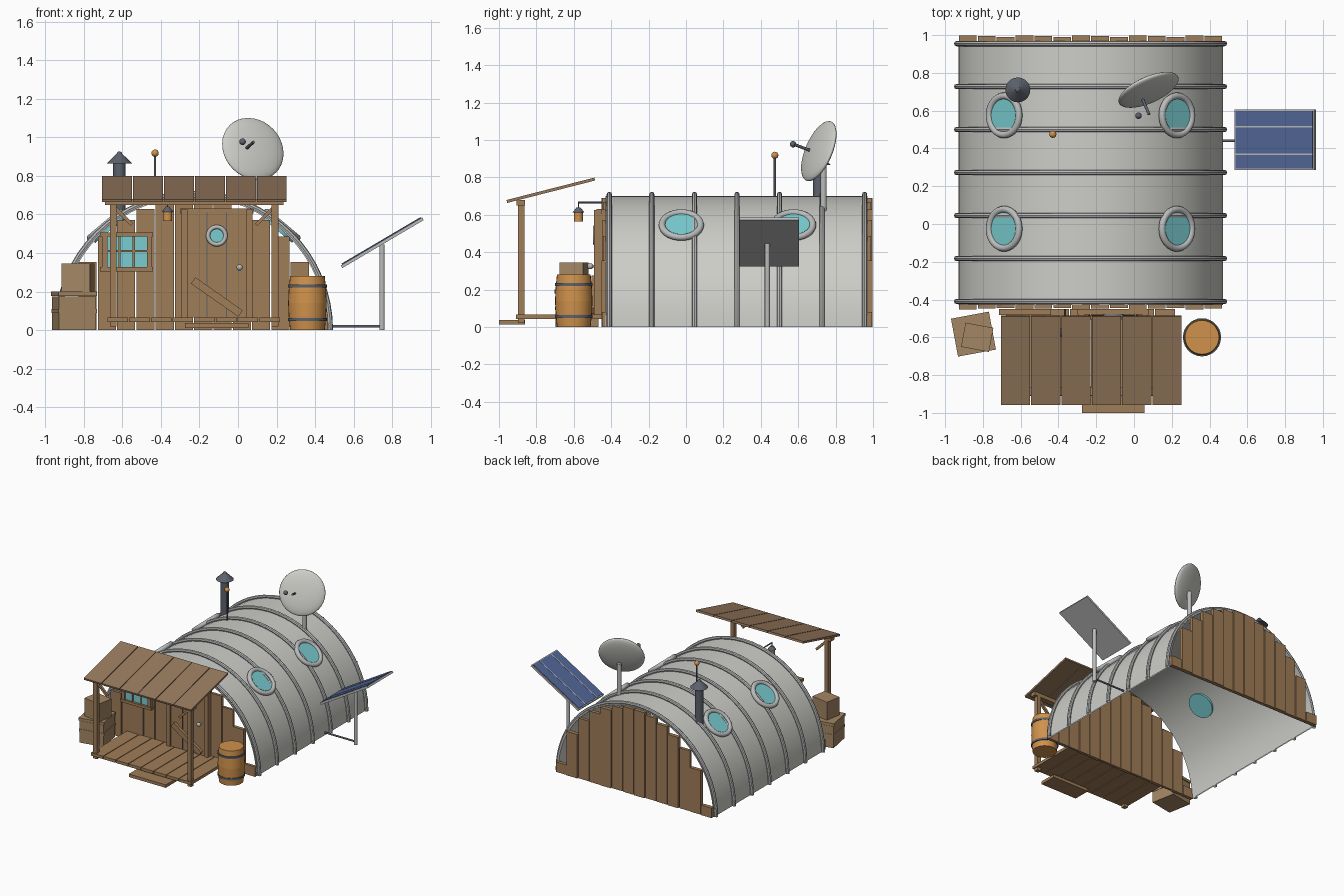
import bpy, bmesh, math
from mathutils import Vector, Matrix

if "Cube" in bpy.data.objects:
    bpy.data.objects.remove(bpy.data.objects["Cube"])


def material(name, r, g, b):
    lin = lambda c: ((c / 255 + 0.055) / 1.055) ** 2.4
    m = bpy.data.materials.new(name)
    m.diffuse_color = (lin(r), lin(g), lin(b), 1)
    m.use_nodes = True
    m.node_tree.nodes["Principled BSDF"].inputs["Base Color"].default_value = m.diffuse_color
    return m


WOOD = material("plank wood", 160, 125, 88)
ROOF = material("roof wood", 150, 121, 93)
CRATE = material("crate wood", 163, 134, 99)
HULL = material("hull metal", 205, 205, 200)
METAL = material("trim metal", 186, 188, 187)
GLASS = material("teal glass", 122, 206, 210)
ORANGE = material("barrel orange", 208, 146, 76)
SLATE = material("slate metal", 92, 97, 107)
BLUE = material("solar blue", 82, 102, 152)

CX, R = -0.23, 0.70          # hut axis and radius
Y0, Y1 = -0.43, 0.97         # hut ends


def finish(name, mat, smooth=True):
    o = bpy.context.object
    o.name = name
    o.data.materials.append(mat)
    if smooth:
        bpy.ops.object.shade_smooth_by_angle(angle=math.radians(40))
    return o


def box(name, x, y, z, mat, rot=(0, 0, 0)):
    """Box from (min, max) ranges, turned about its centre."""
    c = [(a + b) / 2 for a, b in (x, y, z)]
    bpy.ops.mesh.primitive_cube_add(size=1, location=c, rotation=rot)
    o = finish(name, mat, False)
    o.scale = [b - a for a, b in (x, y, z)]
    return o


def rod(name, a, b, r, mat, r2=None, sides=20):
    """Cylinder or cone frustum between two points."""
    a, b = Vector(a), Vector(b)
    d = b - a
    bpy.ops.mesh.primitive_cone_add(vertices=sides, radius1=r, radius2=r if r2 is None else r2,
                                    depth=d.length, location=(a + b) / 2,
                                    rotation=d.to_track_quat('Z', 'Y').to_euler())
    return finish(name, mat)


def ball(name, c, r, mat):
    bpy.ops.mesh.primitive_uv_sphere_add(segments=20, ring_count=12, radius=r, location=c)
    return finish(name, mat)


def ring(name, c, normal, major, minor, mat):
    bpy.ops.mesh.primitive_torus_add(major_radius=major, minor_radius=minor, major_segments=36,
                                     minor_segments=10, location=c,
                                     rotation=Vector(normal).to_track_quat('Z', 'Y').to_euler())
    return finish(name, mat)


def arch(name, sections, mat, closed, n=32):
    """Sweep (radius, y) points around the half circle of the hut."""
    bm = bmesh.new()
    rows = [[bm.verts.new((CX + r * math.cos(math.pi * i / n), y, r * math.sin(math.pi * i / n)))
             for r, y in sections] for i in range(n + 1)]
    m = len(sections)
    for p, q in zip(rows, rows[1:]):
        for j in range(m if closed else m - 1):
            k = (j + 1) % m
            bm.faces.new((p[j], p[k], q[k], q[j]))
    bmesh.ops.recalc_face_normals(bm, faces=bm.faces)
    me = bpy.data.meshes.new(name)
    bm.to_mesh(me)
    bm.free()
    o = bpy.data.objects.new(name, me)
    bpy.context.collection.objects.link(o)
    bpy.ops.object.select_all(action='DESELECT')
    o.select_set(True)
    bpy.context.view_layer.objects.active = o
    return finish(name, mat)


# Hut shell and ribs
arch("hull_shell", [(R, Y1), (R, Y0), (R - 0.008, Y0), (R - 0.008, Y1)], HULL, True)
for i in range(7):
    y = -0.41 + i * 0.2275
    arch("hull_rib", [(0.709 + 0.014 * math.cos(t * math.pi / 4), y + 0.014 * math.sin(t * math.pi / 4))
                      for t in range(8)], METAL, True)

# End wall planks, stepped to follow the arch
for i in range(14):
    x = CX - 0.7 + 0.1 * i
    outer = max(abs(x - CX), abs(x + 0.1 - CX))
    h = max(0.08, math.sqrt(max(0, 0.697 ** 2 - outer ** 2)))
    j = 0.004 * (i % 3)
    box("front_wall_plank", (x + 0.003, x + 0.097), (-0.452 + j, -0.425), (0, h), WOOD)
    box("back_wall_plank", (x + 0.003, x + 0.097), (0.965, 0.998 - j), (0, h), WOOD)

# Round windows on the curved sides
for s in (-1, 1):
    for y in (-0.025, 0.575):
        n = Vector((s * math.cos(math.radians(50)), 0, math.sin(math.radians(50))))
        c = Vector((CX, y, 0))
        ring("side_window_ring", c + n * 0.712, n, 0.103, 0.018, METAL)
        rod("side_window_glass", c + n * 0.675, c + n * 0.716, 0.1, GLASS, sides=36)

# Door with frame, porthole, knob and barring board
box("door_leaf", (-0.262, 0.042), (-0.48, -0.45), (0.065, 0.61), WOOD)
for k in (-0.16, -0.06):
    box("door_groove", (k - 0.003, k + 0.003), (-0.482, -0.479), (0.065, 0.61), SLATE)
for x in (-0.295, 0.042):
    box("door_jamb", (x, x + 0.033), (-0.492, -0.45), (0.065, 0.625), WOOD)
box("door_header", (-0.3, 0.08), (-0.478, -0.45), (0.605, 0.632), WOOD)
ring("door_porthole_ring", (-0.11, -0.486, 0.49), (0, -1, 0), 0.045, 0.011, METAL)
rod("door_porthole_glass", (-0.11, -0.47, 0.49), (-0.11, -0.487, 0.49), 0.042, GLASS, sides=28)
rod("door_knob_stem", (0.008, -0.48, 0.325), (0.008, -0.515, 0.325), 0.007, METAL)
ball("door_knob", (0.008, -0.512, 0.325), 0.016, METAL)
box("barring_board", (-0.26, 0.04), (-0.505, -0.482), (0.152, 0.192), WOOD, (0, math.radians(35), 0))

# Front window
box("front_window_glass", (-0.685, -0.47), (-0.465, -0.45), (0.325, 0.49), GLASS)
for x in (-0.705, -0.472):
    box("window_side", (x, x + 0.027), (-0.478, -0.45), (0.31, 0.505), WOOD)
for z in (0.305, 0.485):
    box("window_rail", (-0.715, -0.44), (-0.483, -0.45), (z, z + 0.022), WOOD)
for x in (-0.615, -0.54):
    box("window_mullion", (x - 0.006, x + 0.006), (-0.473, -0.45), (0.32, 0.49), WOOD)
box("window_crossbar", (-0.69, -0.465), (-0.473, -0.45), (0.404, 0.416), WOOD)

# Porch deck, step, posts, beam and braces
for i in range(8):
    x = -0.68 + i * 0.1125
    box("deck_plank", (x + 0.003, x + 0.11), (-0.91, -0.45), (0.043, 0.066), WOOD)
box("porch_step", (-0.275, 0.055), (-1.0, -0.86), (0.012, 0.036), WOOD)
for x, s in ((-0.648, 1), (0.192, -1)):
    box("porch_post", (x - 0.017, x + 0.017), (-0.897, -0.863), (0.02, 0.665), WOOD)
    box("post_brace", (x + s * 0.055 - 0.06, x + s * 0.055 + 0.06), (-0.889, -0.871), (0.58, 0.598),
        WOOD, (0, s * math.radians(45), 0))
box("porch_beam", (-0.69, 0.235), (-0.907, -0.862), (0.65, 0.68), WOOD)

# Sloping porch roof
for i in range(6):
    x = -0.708 + i * 0.1605
    box("roof_plank", (x + 0.003, x + 0.158), (-0.965, -0.48), (0.723, 0.739), ROOF,
        (math.radians(14.3), 0, 0))

# Lantern on its hook
rod("lantern_hook", (-0.365, -0.45, 0.665), (-0.365, -0.578, 0.665), 0.005, SLATE, sides=10)
rod("lantern_wire", (-0.365, -0.575, 0.63), (-0.365, -0.575, 0.665), 0.003, SLATE, sides=8)
rod("lantern_body", (-0.365, -0.575, 0.565), (-0.365, -0.575, 0.615), 0.024, ORANGE)
rod("lantern_cap", (-0.365, -0.575, 0.613), (-0.365, -0.575, 0.64), 0.031, SLATE, 0.01)

# Stacked crates
a = math.radians(10.5)
box("lower_crate", (-0.948, -0.752), (-0.681, -0.485), (0, 0.175), CRATE, (0, 0, a))
box("lower_crate_lid", (-0.952, -0.748), (-0.685, -0.481), (0.178, 0.2), CRATE, (0, 0, a))
box("lower_crate_band", (-0.951, -0.749), (-0.684, -0.482), (0.09, 0.11), CRATE, (0, 0, a))
box("upper_crate", (-0.905, -0.755), (-0.665, -0.535), (0.2, 0.345), CRATE, (0, 0, -a))

# Barrel with hoops
for z0, z1, r0, r1 in ((0, 0.07, 0.09, 0.097), (0.07, 0.14, 0.097, 0.1),
                       (0.14, 0.21, 0.1, 0.097), (0.21, 0.28, 0.097, 0.09)):
    rod("barrel_body", (0.36, -0.6, z0), (0.36, -0.6, z1), r0, ORANGE, r1, 28)
for z in (0.055, 0.228):
    rod("barrel_hoop", (0.36, -0.6, z - 0.008), (0.36, -0.6, z + 0.008), 0.101, SLATE, sides=28)

# Chimney and antenna
rod("chimney_pipe", (-0.615, 0.71, 0.54), (-0.615, 0.71, 0.875), 0.032, SLATE)
rod("chimney_cap", (-0.615, 0.71, 0.865), (-0.615, 0.71, 0.915), 0.066, SLATE, 0.014)
ball("chimney_tip", (-0.615, 0.71, 0.913), 0.014, SLATE)
rod("antenna_mast", (-0.43, 0.475, 0.66), (-0.43, 0.475, 0.91), 0.006, SLATE, sides=10)
ball("antenna_ball", (-0.43, 0.475, 0.918), 0.019, ORANGE)

# Dish on its post
n = Vector((0.38, -0.85, 0.36)).normalized()
rod("dish_post", (0.08, 0.735, 0.62), (0.08, 0.735, 0.88), 0.017, METAL)
bpy.ops.mesh.primitive_uv_sphere_add(segments=36, ring_count=18, radius=1, location=(0.077, 0.71, 0.94),
                                     rotation=n.to_track_quat('Z', 'Y').to_euler())
finish("dish", HULL).scale = (0.172, 0.172, 0.035)
rod("dish_arm", (0.046, 0.66, 0.945), (0.08, 0.58, 0.975), 0.008, SLATE, sides=10)
ball("dish_feed", (0.024, 0.573, 0.977), 0.017, SLATE)

# Tilted solar panel: frame, cell plate and stripes share one tilt
tilt = Matrix.Translation((0.747, 0.445, 0.455)) @ Matrix.Rotation(math.radians(-30.5), 4, 'Y')
for name, y, hx, hy, z0, z1, mat in (("panel_frame", 0, 0.245, 0.16, -0.01, 0.006, METAL),
                                     ("panel_cells", 0, 0.237, 0.152, 0.006, 0.010, BLUE),
                                     ("panel_stripe", -0.075, 0.237, 0.004, 0.010, 0.012, METAL),
                                     ("panel_stripe", 0.07, 0.237, 0.004, 0.010, 0.012, METAL)):
    o = box(name, (-hx, hx), (y - hy, y + hy), (z0, z1), mat)
    o.matrix_world = tilt @ Matrix.Translation((0, y, (z0 + z1) / 2)) @ Matrix.Diagonal((2 * hx, 2 * hy, z1 - z0, 1))
rod("panel_post", (0.747, 0.435, 0), (0.747, 0.435, 0.445), 0.014, METAL)
rod("panel_cable", (0.45, 0.44, 0.02), (0.747, 0.44, 0.02), 0.007, SLATE, sides=10)
